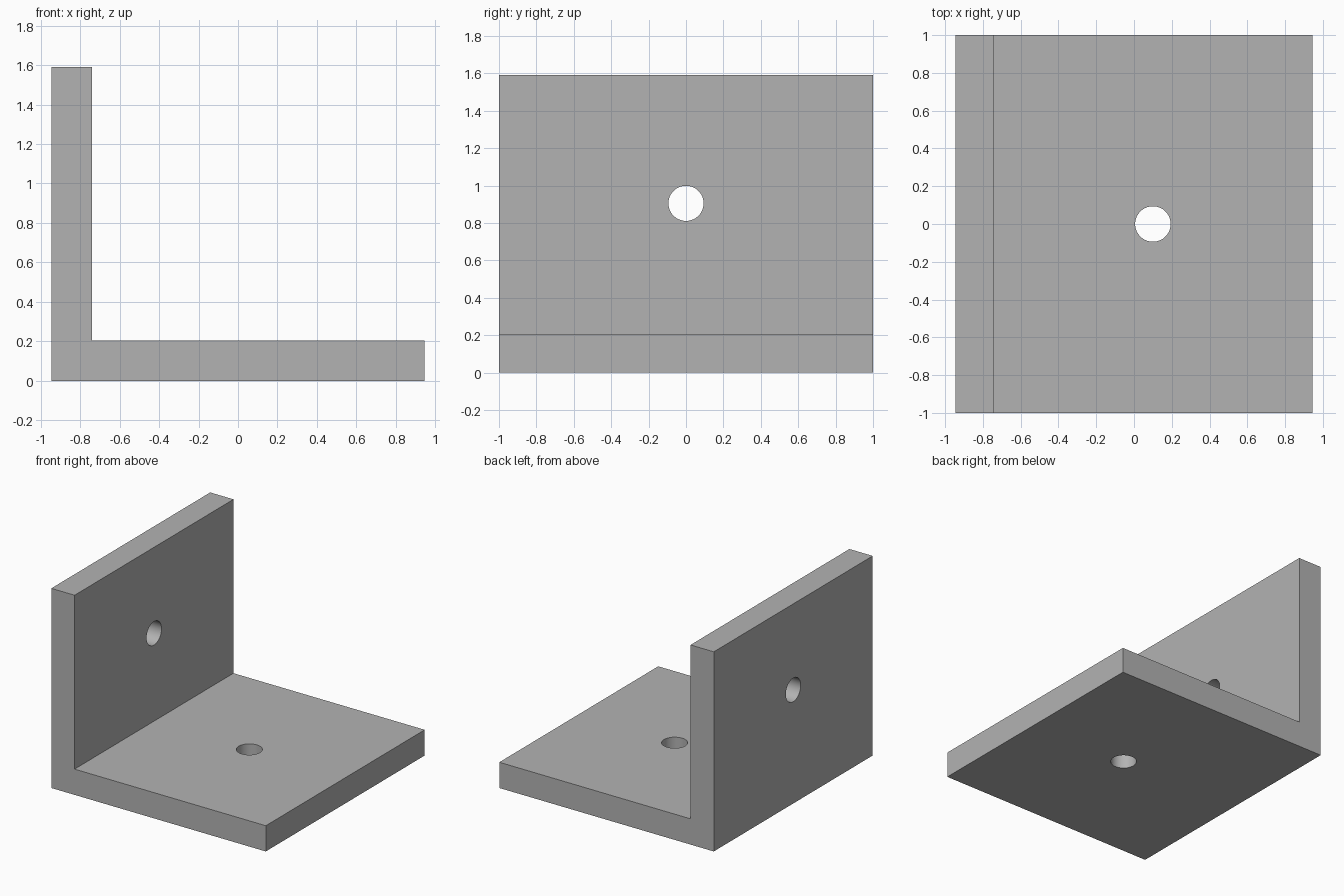
import bpy
import math

cube = bpy.data.objects.get("Cube")
if cube:
    bpy.data.objects.remove(cube, do_unlink=True)

HALF_X, HALF_Y, HEIGHT, THICK = 0.945, 1.0, 1.59, 0.205
HOLE_RADIUS = 0.094

grey = bpy.data.materials.new("plain grey")
grey.use_nodes = True
colour = (0.45, 0.45, 0.45, 1)
grey.diffuse_color = colour
grey.node_tree.nodes["Principled BSDF"].inputs["Base Color"].default_value = colour

# L-shaped profile, extruded along the depth
inner = THICK - HALF_X
profile = [(-HALF_X, 0), (HALF_X, 0), (HALF_X, THICK),
           (inner, THICK), (inner, HEIGHT), (-HALF_X, HEIGHT)]
n = len(profile)
verts = [(x, y, z) for y in (-HALF_Y, HALF_Y) for x, z in profile]
faces = [list(range(n)), list(reversed(range(n, 2 * n)))]
faces += [[(i + 1) % n, i, i + n, (i + 1) % n + n] for i in range(n)]
mesh = bpy.data.meshes.new("angle_bracket")
mesh.from_pydata(verts, [], faces)
mesh.materials.append(grey)
bracket = bpy.data.objects.new("angle_bracket", mesh)
bpy.context.collection.objects.link(bracket)


def drill(name, location, rotation):
    """Cut a round through hole in the bracket."""
    bpy.ops.mesh.primitive_cylinder_add(
        vertices=64, radius=HOLE_RADIUS, depth=THICK * 2,
        location=location, rotation=rotation)
    cutter = bpy.context.object
    cutter.name = name
    cutter.hide_render = True
    cutter.data.materials.append(grey)
    cut = bracket.modifiers.new(name, 'BOOLEAN')
    cut.operation = 'DIFFERENCE'
    cut.solver = 'EXACT'
    cut.object = cutter
    bpy.ops.object.select_all(action='DESELECT')
    bracket.select_set(True)
    bpy.context.view_layer.objects.active = bracket
    bpy.ops.object.modifier_apply(modifier=name)
    bpy.data.objects.remove(cutter, do_unlink=True)


# One hole in the base plate, one in the upright plate
drill("base_hole", (0.1, 0, THICK / 2), (0, 0, 0))
drill("upright_hole", (THICK / 2 - HALF_X, 0, 0.905), (0, math.pi / 2, 0))

# Smooth hole walls, crisp plate edges
bpy.ops.object.shade_smooth_by_angle(angle=math.radians(30))
